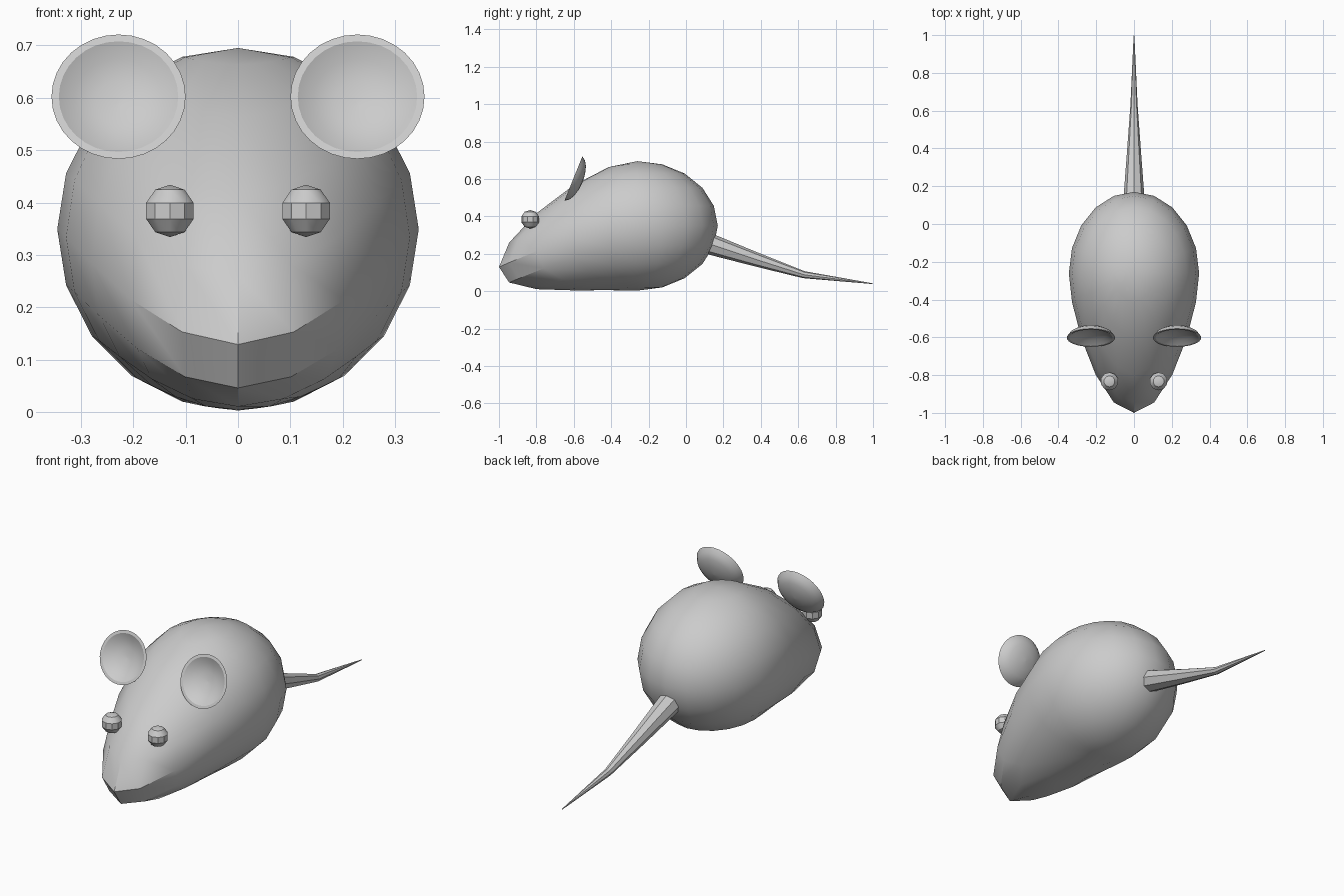
import bpy, bmesh, math
from mathutils import Vector, Matrix

if "Cube" in bpy.data.objects:
    bpy.data.objects.remove(bpy.data.objects["Cube"])


def finish(bm, name, smooth=True):
    bmesh.ops.recalc_face_normals(bm, faces=bm.faces[:])
    mesh = bpy.data.meshes.new(name)
    bm.to_mesh(mesh)
    bm.free()
    ob = bpy.data.objects.new(name, mesh)
    bpy.context.collection.objects.link(ob)
    if smooth:
        bpy.ops.object.select_all(action='DESELECT')
        bpy.context.view_layer.objects.active = ob
        ob.select_set(True)
        bpy.ops.object.shade_smooth_by_angle(angle=math.radians(30))
    return ob


def loft(bm, rings):
    """Skin equal-sized closed rings of points, capping both ends."""
    loops = [[bm.verts.new(p) for p in r] for r in rings]
    n = len(loops[0])
    for a, b in zip(loops, loops[1:]):
        for i in range(n):
            j = (i + 1) % n
            bm.faces.new((a[i], a[j], b[j], b[i]))
    bm.faces.new(loops[0])
    bm.faces.new(loops[-1])


def circle(n, r, z=0.0, phase=0.0):
    return [Vector((r * math.cos(2 * math.pi * i / n + phase),
                    r * math.sin(2 * math.pi * i / n + phase), z)) for i in range(n)]


# Body: sphere whose front half is pulled forward and down into a snout
bm = bmesh.new()
bmesh.ops.create_uvsphere(bm, u_segments=20, v_segments=10, radius=1)
for v in bm.verts:
    x, y, z = v.co
    w = max(0.0, -y) ** 2.3
    v.co = (0.345 * x, -0.26 + 0.43 * y - 0.31 * w, 0.349 + 0.346 * z - 0.22 * w)
finish(bm, "body")

for side, label in ((-1, "left"), (1, "right")):
    # Eyes: small faceted balls
    bm = bmesh.new()
    bmesh.ops.create_uvsphere(bm, u_segments=10, v_segments=5, radius=0.05,
                              matrix=Matrix.Translation((side * 0.13, -0.833, 0.384)))
    finish(bm, label + "_eye")

    # Ears: shallow dishes with a flat rim, leaning back
    bm = bmesh.new()
    profile = [(0.004, -0.036), (0.045, -0.032), (0.085, -0.019), (0.114, 0.0), (0.128, 0.0),
               (0.112, -0.022), (0.085, -0.038), (0.045, -0.049), (0.004, -0.053)]
    loft(bm, [circle(32, r, z) for r, z in profile])
    tilt = Matrix.Rotation(math.radians(90 - 22), 4, 'X')
    bm.transform(Matrix.Translation((side * 0.228, -0.602, 0.602)) @ tilt)
    finish(bm, label + "_ear")

# Tail: eight-sided taper along a sagging path (y, z, radius, pitch in degrees)
bm = bmesh.new()
path = [(0.132, 0.25, 0.056, 23), (0.385, 0.166, 0.037, 20),
        (0.63, 0.088, 0.019, 14), (0.998, 0.04, 0.002, 8)]
rings = []
for y, z, r, pitch in path:
    m = Matrix.Translation((0, y, z)) @ Matrix.Rotation(math.radians(-90 - pitch), 4, 'X')
    rings.append([m @ p for p in circle(8, r)])
loft(bm, rings)
finish(bm, "tail", smooth=False)
